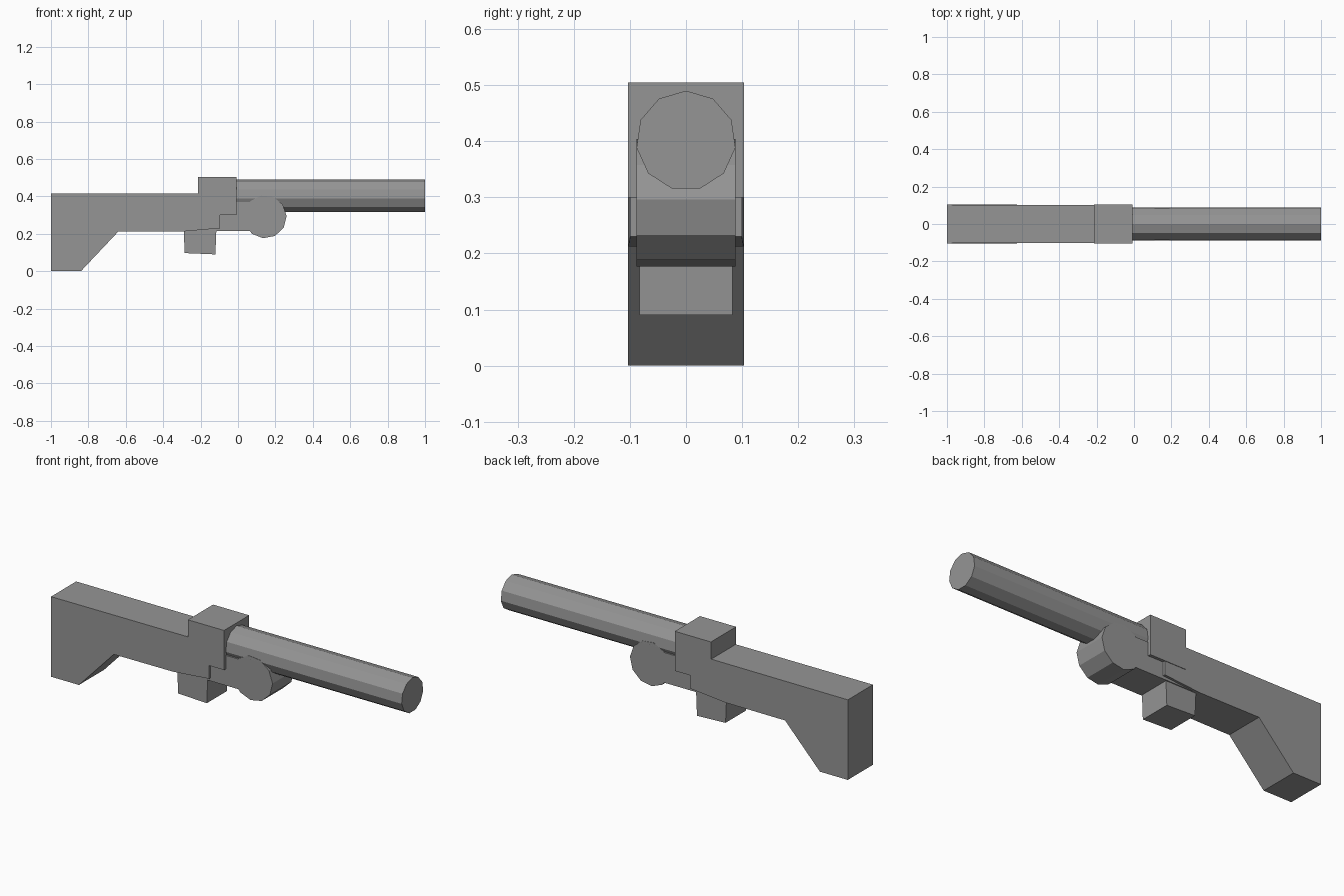
import bpy, bmesh
from math import cos, sin, pi, radians

if "Cube" in bpy.data.objects:
    bpy.data.objects.remove(bpy.data.objects["Cube"])

dark = bpy.data.materials.new("dark_grey")
dark.diffuse_color = (0.3, 0.3, 0.3, 1)
dark.use_nodes = True
dark.node_tree.nodes["Principled BSDF"].inputs["Base Color"].default_value = dark.diffuse_color


def prism(name, pts, widths, axis='Y', lo=0.0, hi=0.0):
    """Extrude an outline. Y: pts are (x, z) with half-width per point. X: pts are (y, z) from lo to hi."""
    bm = bmesh.new()
    rings = []
    for side in (0, 1):
        ring = []
        for (a, b), w in zip(pts, widths):
            co = (a, w if side else -w, b) if axis == 'Y' else (hi if side else lo, a, b)
            ring.append(bm.verts.new(co))
        rings.append(ring)
    n = len(pts)
    bm.faces.new(rings[0])
    bm.faces.new(rings[1][::-1])
    for i in range(n):
        j = (i + 1) % n
        bm.faces.new((rings[0][j], rings[0][i], rings[1][i], rings[1][j]))
    bmesh.ops.recalc_face_normals(bm, faces=bm.faces)
    me = bpy.data.meshes.new(name)
    bm.to_mesh(me)
    bm.free()
    me.materials.append(dark)
    ob = bpy.data.objects.new(name, me)
    bpy.context.collection.objects.link(ob)
    return ob


def side_part(name, pts, w):
    return prism(name, pts, w if isinstance(w, list) else [w] * len(pts))


def polygon(cx, cz, r, n, start):
    return [(cx + r * cos(start + 2 * pi * i / n), cz + r * sin(start + 2 * pi * i / n)) for i in range(n)]


# Stock with angled butt, slightly narrowing to the front
side_part("stock",
          [(-1, 0), (-0.84, 0), (-0.64, 0.212), (-0.30, 0.212), (-0.095, 0.23), (-0.095, 0.415), (-1, 0.415)],
          [0.103, 0.103, 0.103, 0.101, 0.1, 0.1, 0.103])

# Receiver block
side_part("receiver", [(-0.215, 0.3), (-0.008, 0.3), (-0.008, 0.505), (-0.215, 0.505)], 0.103)

# Small block under the stock
side_part("lower_block", [(-0.285, 0.097), (-0.121, 0.09), (-0.115, 0.24), (-0.291, 0.24)], 0.083)

# Bracket and crosswise drum
side_part("bracket", [(-0.27, 0.214), (0.1, 0.214), (0.1, 0.37), (-0.27, 0.37)], 0.088)
side_part("drum", polygon(0.145, 0.291, 0.115, 11, radians(2.5)), 0.088)

# Eleven-sided barrel
prism("barrel", polygon(0, 0.401, 0.089, 11, pi / 2), [0] * 11, 'X', -0.12, 1.0)
